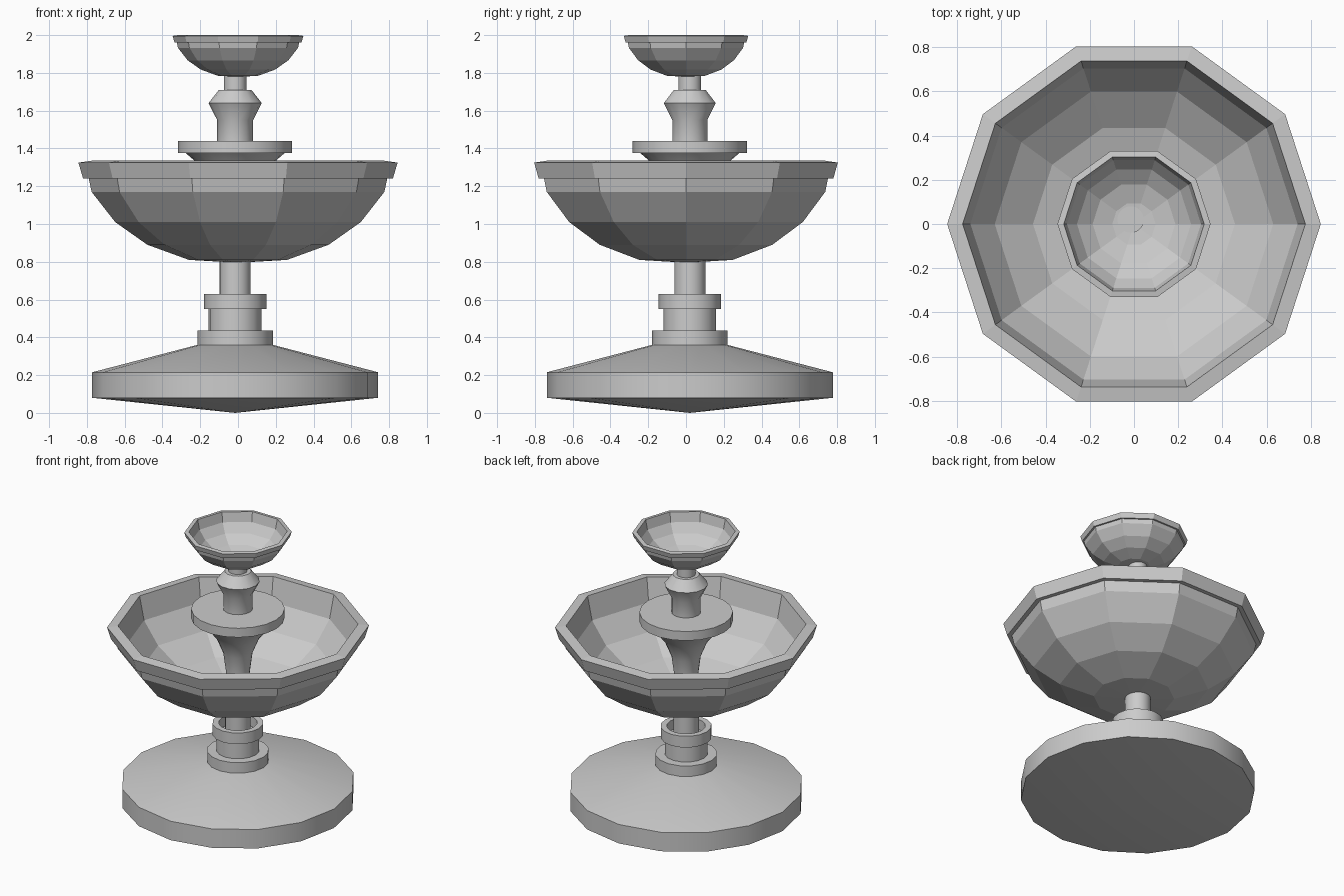
import bpy
import math

cube = bpy.data.objects.get("Cube")
if cube:
    bpy.data.objects.remove(cube, do_unlink=True)

# One stone colour for the whole fountain
STONE = (0.6, 0.6, 0.6, 1.0)
stone = bpy.data.materials.new("grey_stone")
stone.diffuse_color = STONE
stone.use_nodes = True
stone.node_tree.nodes["Principled BSDF"].inputs["Base Color"].default_value = STONE

AXIS = (-0.015, 0.02)  # the pedestal stands slightly off the bowl centre


def lathe(name, profile, sides, centre=AXIS, smooth=True):
    """Spin (radius, height) points round a vertical axis; radius 0 closes an end."""
    verts, faces, rings = [], [], []
    for r, z in profile:
        start = len(verts)
        count = sides if r > 0 else 1
        for i in range(count):
            a = math.tau * i / sides
            verts.append((centre[0] + r * math.cos(a), centre[1] + r * math.sin(a), z))
        rings.append([start + i % count for i in range(sides)])
    for low, high in zip(rings, rings[1:]):
        for i in range(sides):
            j = (i + 1) % sides
            quad = [low[i], low[j], high[j], high[i]]
            faces.append(list(dict.fromkeys(quad)))
    mesh = bpy.data.meshes.new(name)
    mesh.from_pydata(verts, [], faces)
    mesh.materials.append(stone)
    obj = bpy.data.objects.new(name, mesh)
    bpy.context.collection.objects.link(obj)
    if smooth:
        bpy.ops.object.select_all(action="DESELECT")
        obj.select_set(True)
        bpy.context.view_layer.objects.active = obj
        bpy.ops.object.shade_smooth_by_angle(angle=math.radians(28))
    return obj


# Both bowls share one profile: outside from the bottom up, over the rim, inside down
BOWL = [(0, -0.54), (0.26, -0.525), (0.48, -0.445), (0.65, -0.325), (0.775, -0.165),
        (0.79, -0.095), (0.82, -0.095), (0.845, -0.01), (0.775, 0), (0.74, -0.165),
        (0.63, -0.315), (0.457, -0.435), (0.24, -0.505), (0, -0.525)]


def bowl(name, top, scale):
    lathe(name, [(r * scale, top + z * scale) for r, z in BOWL], 10, (0, 0), False)


bowl("large_bowl", 1.335, 1.0)
bowl("small_bowl", 2.0, 0.41)

# Base plinth with a sloping top and shallow pointed underside
lathe("base", [(0, 0), (0.757, 0.08), (0.757, 0.215), (0.2, 0.36), (0, 0.36)], 16)

# Stepped pedestal, ending in an open collar
lathe("pedestal", [(0, 0.35), (0.2, 0.35), (0.2, 0.435), (0.14, 0.435), (0.14, 0.55),
                   (0.165, 0.55), (0.165, 0.63), (0.125, 0.63), (0.125, 0.56), (0, 0.56)], 16)

# Pole under the large bowl
lathe("lower_pole", [(0, 0.5), (0.082, 0.5), (0.082, 0.85), (0, 0.85)], 24)

# Trumpet-shaped stem rising inside the large bowl to a flat disc
lathe("flared_stem", [(0, 0.8), (0.075, 0.8), (0.078, 1.0), (0.095, 1.13), (0.14, 1.24),
                      (0.215, 1.335), (0.265, 1.378), (0, 1.378)], 24)
lathe("disc", [(0, 1.375), (0.302, 1.375), (0.302, 1.44), (0, 1.44)], 20)

# Upper column with an angular bulge, and the pole into the small bowl
lathe("upper_column", [(0, 1.43), (0.095, 1.43), (0.095, 1.55), (0.141, 1.64),
                       (0.086, 1.71), (0, 1.71)], 14)
lathe("upper_pole", [(0, 1.7), (0.06, 1.7), (0.06, 1.795), (0, 1.795)], 24)
